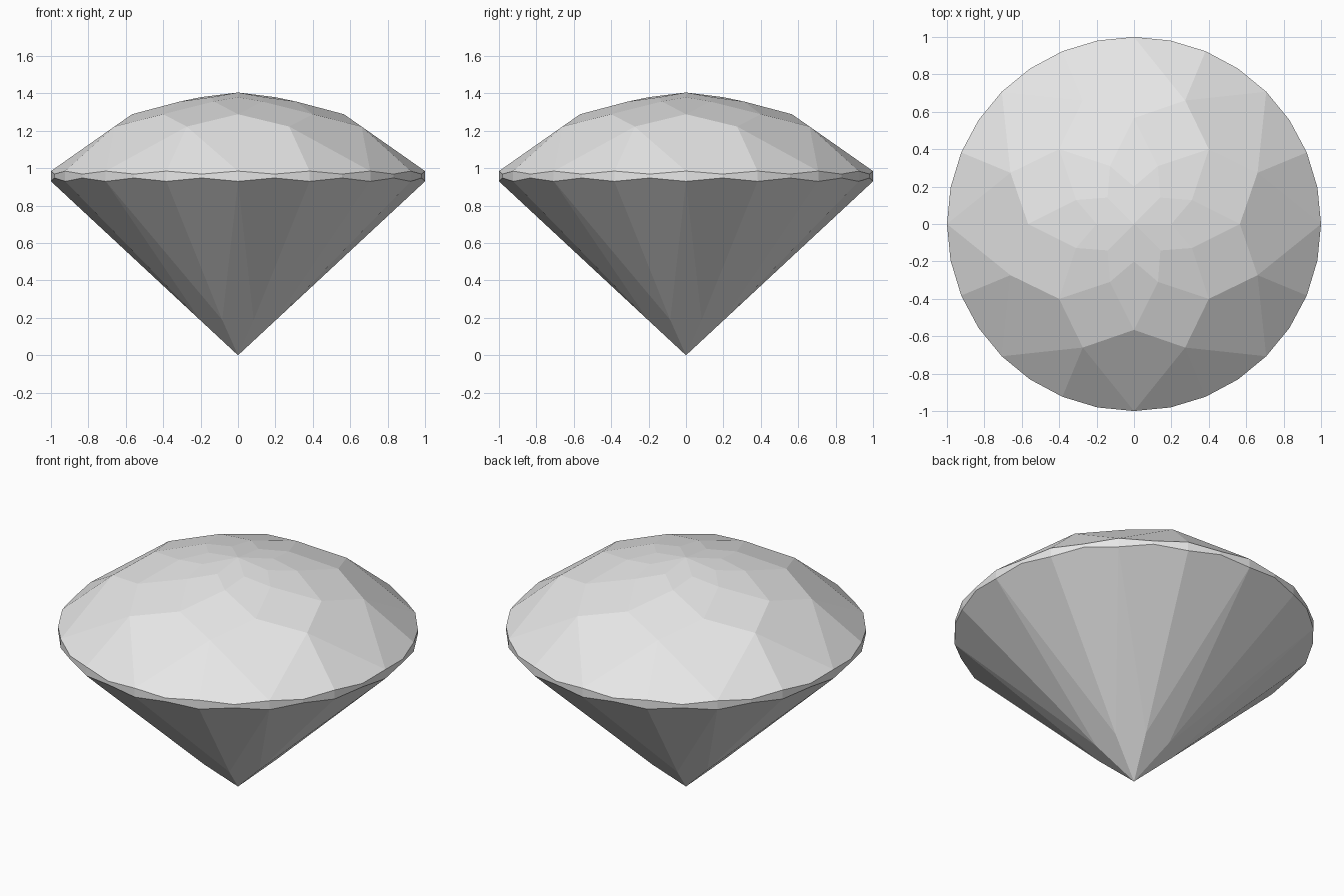
import bpy
import bmesh
from math import cos, sin, radians

if "Cube" in bpy.data.objects:
    bpy.data.objects.remove(bpy.data.objects["Cube"], do_unlink=True)

STEP = 22.5   # half of one of the eight repeats

grey = bpy.data.materials.new("pale grey")
grey.use_nodes = True
grey.diffuse_color = (0.8, 0.8, 0.8, 1)
grey.node_tree.nodes["Principled BSDF"].inputs["Base Color"].default_value = (0.8, 0.8, 0.8, 1)

bm = bmesh.new()


def ring(radius, z, count, start=0.0):
    """Evenly spaced vertices on a circle, start in degrees."""
    angles = [radians(start + 360 * i / count) for i in range(count)]
    return [bm.verts.new((radius * cos(a), radius * sin(a), z)) for a in angles]


def at(verts, i):
    return verts[i % len(verts)]


# Crown points, from the peak outwards
peak = bm.verts.new((0, 0, 1.405))
inner = ring(0.2, 1.38, 8)
star = ring(0.335, 1.357, 8, STEP)
middle = ring(0.566, 1.289, 8)
outer = ring(0.715, 1.223, 8, STEP)

# Scalloped girdle rims: facet corners alternate with facet middles
top_rim = ring(1, 0.985, 32)
low_rim = ring(1, 0.93, 32)
for i in range(1, 32, 2):
    top_rim[i].co.z = 0.969
    low_rim[i].co.z = 0.948

# Pavilion points
tip = bm.verts.new((0, 0, 0))
lower = ring(0.22, 0.189, 8, STEP)

for i in range(8):
    g = 4 * i
    # Crown kites
    bm.faces.new((peak, inner[i], star[i], at(inner, i + 1)))
    bm.faces.new((inner[i], at(star, i - 1), middle[i], star[i]))
    bm.faces.new((star[i], middle[i], outer[i], at(middle, i + 1)))
    bm.faces.new((middle[i], at(outer, i - 1), top_rim[g], outer[i]))
    # Pavilion main kite
    bm.faces.new((tip, lower[i], low_rim[g], at(lower, i - 1)))
    # Paired facets against the girdle, above and below
    for s in (g, g + 2):
        bm.faces.new((outer[i], at(top_rim, s), at(top_rim, s + 1), at(top_rim, s + 2)))
        bm.faces.new((lower[i], at(low_rim, s + 2), at(low_rim, s + 1), at(low_rim, s)))

# Girdle band
for i in range(32):
    bm.faces.new((low_rim[i], at(low_rim, i + 1), at(top_rim, i + 1), top_rim[i]))

bmesh.ops.recalc_face_normals(bm, faces=bm.faces)
mesh = bpy.data.meshes.new("cut_gem")
bm.to_mesh(mesh)
bm.free()
mesh.materials.append(grey)
gem = bpy.data.objects.new("cut_gem", mesh)
bpy.context.collection.objects.link(gem)
